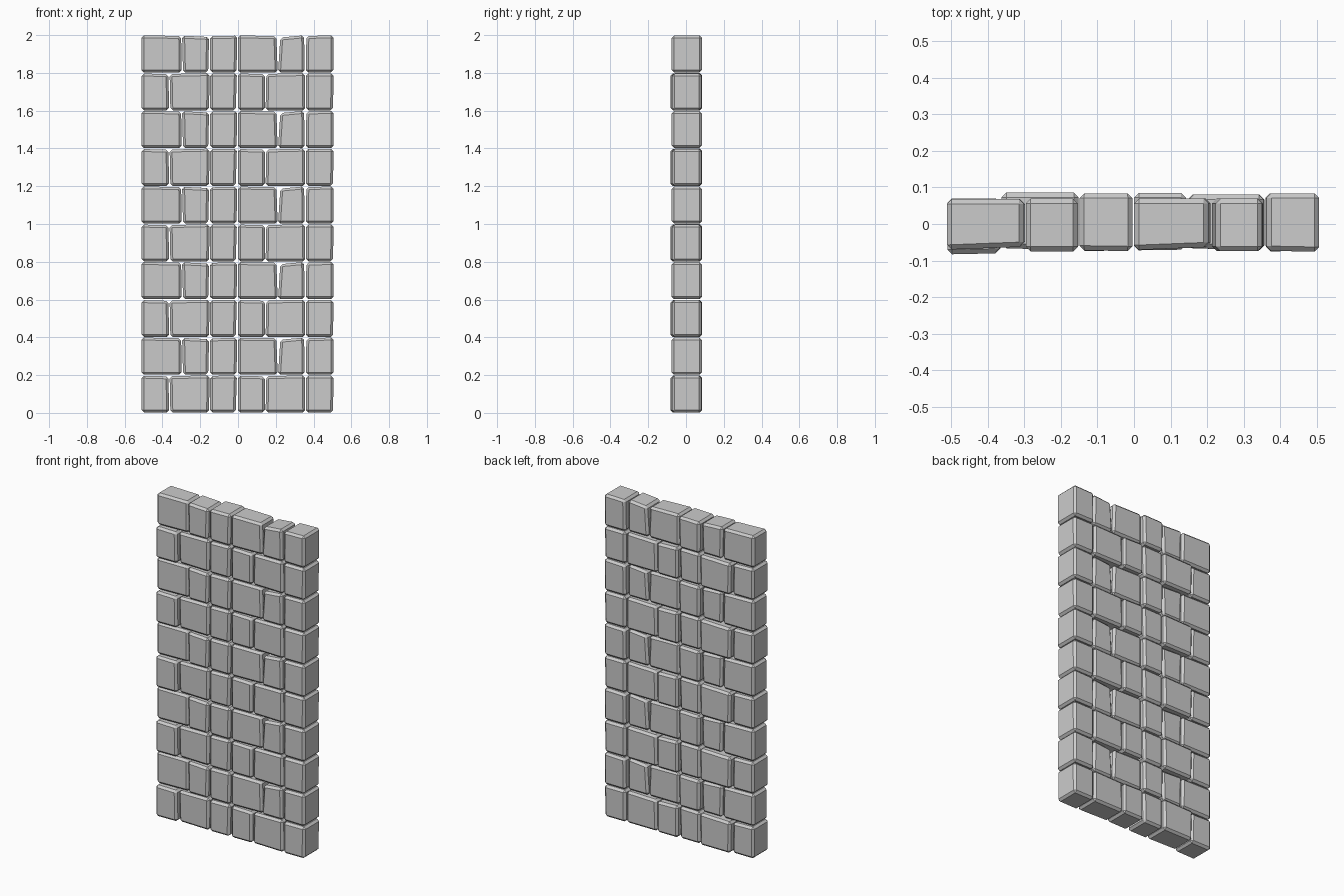
import bpy, bmesh

ROW_H = 0.2

# Each stone: x left (bottom, top), x right (bottom, top),
# y front (left, right), y back, z top (left, right) within its course
COURSE_A = [
    (-0.510, -0.510, -0.365, -0.368, -0.083, -0.080, 0.070, 0.197, 0.193),
    (-0.358, -0.362, -0.153, -0.151, -0.066, -0.072, 0.086, 0.194, 0.199),
    (-0.147, -0.147, -0.012, -0.006, -0.074, -0.072, 0.078, 0.196, 0.198),
    (0.000, 0.000, 0.142, 0.142, -0.072, -0.070, 0.085, 0.197, 0.193),
    (0.146, 0.150, 0.356, 0.354, -0.066, -0.072, 0.080, 0.194, 0.199),
    (0.360, 0.360, 0.503, 0.506, -0.075, -0.073, 0.082, 0.197, 0.197),
]
COURSE_B = [
    (-0.511, -0.511, -0.298, -0.301, -0.070, -0.062, 0.068, 0.199, 0.195),
    (-0.291, -0.296, -0.158, -0.153, -0.075, -0.075, 0.069, 0.197, 0.190),
    (-0.147, -0.149, -0.008, -0.004, -0.072, -0.074, 0.084, 0.194, 0.197),
    (0.000, 0.000, 0.210, 0.203, -0.071, -0.063, 0.069, 0.198, 0.195),
    (0.212, 0.224, 0.353, 0.350, -0.074, -0.074, 0.069, 0.187, 0.199),
    (0.359, 0.362, 0.505, 0.506, -0.073, -0.076, 0.084, 0.195, 0.199),
]


def add_stone(bm, stone, z):
    """One uneven six-sided block."""
    lb, lt, rb, rt, fl, fr, back, tl, tr = stone
    low = 0.002
    pts = [(lb, fl, low), (rb, fr, low), (rb, back, low), (lb, back, low),
           (lt, fl, tl), (rt, fr, tr), (rt, back, tr), (lt, back, tl)]
    v = [bm.verts.new((x, y, z + h)) for x, y, h in pts]
    for f in ((3, 2, 1, 0), (4, 5, 6, 7), (0, 1, 5, 4),
              (1, 2, 6, 5), (2, 3, 7, 6), (3, 0, 4, 7)):
        bm.faces.new([v[i] for i in f])


# Ten courses alternating between the two layouts
for row in range(10):
    bm = bmesh.new()
    for stone in (COURSE_B if row % 2 else COURSE_A):
        add_stone(bm, stone, row * ROW_H)
    # chipped, chamfered stone edges
    bmesh.ops.bevel(bm, geom=bm.edges[:], offset=0.013, offset_type='OFFSET',
                    segments=1, profile=0.5, affect='EDGES')
    bmesh.ops.recalc_face_normals(bm, faces=bm.faces[:])
    mesh = bpy.data.meshes.new(f"stone_course_{row + 1}")
    bm.to_mesh(mesh)
    bm.free()
    bpy.context.collection.objects.link(bpy.data.objects.new(mesh.name, mesh))
